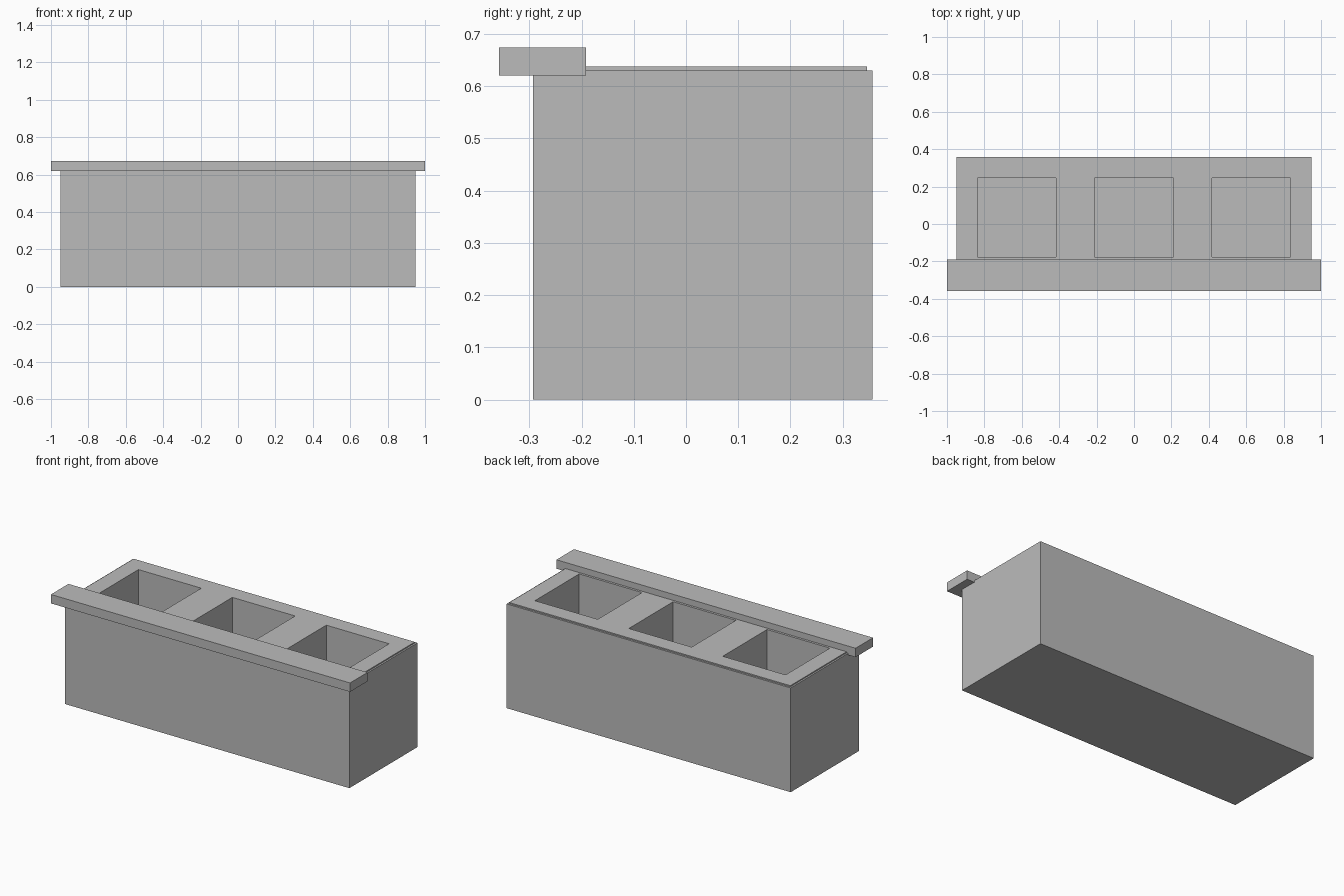
import bpy
import bmesh
from mathutils import Vector

cube = bpy.data.objects.get("Cube")
if cube:
    bpy.data.objects.remove(cube, do_unlink=True)

grey = bpy.data.materials.new("plain_grey")
grey.use_nodes = True
grey.diffuse_color = (0.5, 0.5, 0.5, 1)
grey.node_tree.nodes["Principled BSDF"].inputs["Base Color"].default_value = (0.5, 0.5, 0.5, 1)


def boxes(name, *bounds):
    """One object made of boxes, each given by its low and high corner."""
    bm = bmesh.new()
    for low, high in bounds:
        low, high = Vector(low), Vector(high)
        verts = bmesh.ops.create_cube(bm, size=1)["verts"]
        bmesh.ops.scale(bm, vec=high - low, verts=verts)
        bmesh.ops.translate(bm, vec=(low + high) / 2, verts=verts)
    mesh = bpy.data.meshes.new(name)
    bm.to_mesh(mesh)
    bm.free()
    mesh.materials.append(grey)
    obj = bpy.data.objects.new(name, mesh)
    bpy.context.collection.objects.link(obj)
    return obj


# Main block, thin top plate and overhanging front ledge
body = boxes("body", ((-0.95, -0.293, 0), (0.95, 0.357, 0.63)))
top_plate = boxes("top_plate", ((-0.94, -0.28, 0.625), (0.94, 0.346, 0.637)))
front_ledge = boxes("front_ledge", ((-1, -0.358, 0.62), (1, -0.191, 0.674)))

# Three square wells cut through the plate into the block
half = 0.21
wells = boxes("well_cutter", *[((x - half, -0.177, 0.2), (x + half, 0.246, 0.8))
                               for x in (-0.628, 0, 0.628)])
wells.hide_render = True
for part in (body, top_plate):
    cut = part.modifiers.new("wells", "BOOLEAN")
    cut.operation = "DIFFERENCE"
    cut.solver = "EXACT"
    cut.object = wells
    bpy.context.view_layer.objects.active = part
    bpy.ops.object.modifier_apply(modifier=cut.name)
bpy.data.objects.remove(wells, do_unlink=True)
